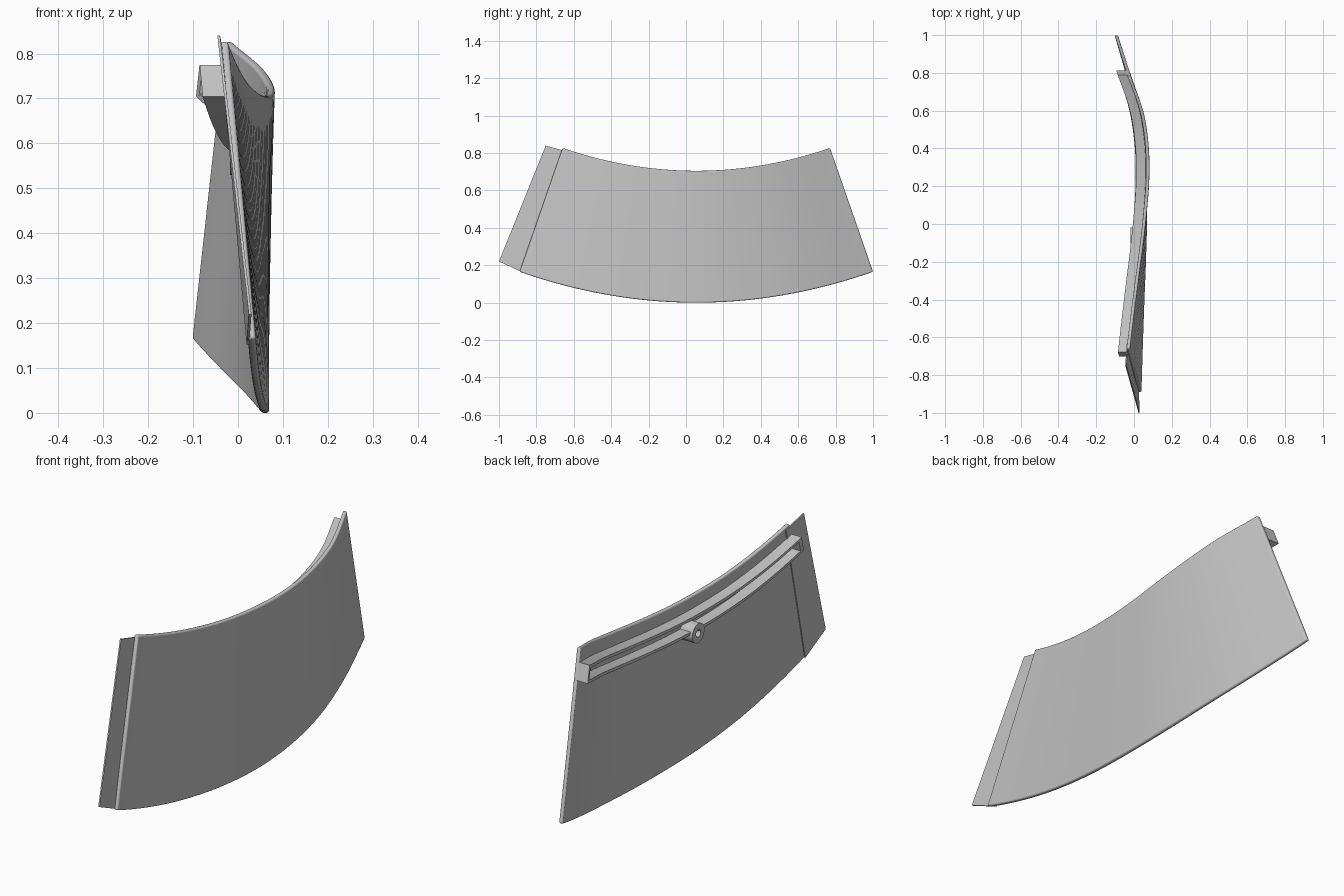
import bpy, bmesh, math
from mathutils import Vector, Matrix

cube = bpy.data.objects.get("Cube")
if cube:
    bpy.data.objects.remove(cube, do_unlink=True)

grey = bpy.data.materials.new("plain grey")
grey.use_nodes = True
colour = (0.55, 0.55, 0.55, 1)
grey.diffuse_color = colour
grey.node_tree.nodes["Principled BSDF"].inputs["Base Color"].default_value = colour

# Sideways bulge of the upper and lower panel edges, at even steps along the panel
TOP_X = [-.022, 0, .023, .047, .067, .081, .078, .051, -.012]
LOW_X = [.04, .047, .055, .064, .069, .06, .033, -.018, -.085]
THICK = 0.018


def smooth_value(values, s):
    """Catmull-Rom interpolation through evenly spaced values."""
    p = [2 * values[0] - values[1]] + values + [2 * values[-1] - values[-2]]
    f = s * (len(values) - 1)
    i = min(int(f), len(values) - 2)
    f -= i
    a, b, c, d = p[i:i + 4]
    return b + f / 2 * (c - a + f * (2 * a - 5 * b + 4 * c - d + f * (3 * (b - c) + d - a)))


def panel_point(s, t, depth=0):
    """Point on the outer face: s along it, t upwards, depth inwards."""
    u = (2 * s - 1) ** 2
    low = Vector((smooth_value(LOW_X, s), -.89 + 1.89 * s, .165 * u))
    top = Vector((smooth_value(TOP_X, s), -.66 + 1.43 * s, .705 + .122 * u))
    return low.lerp(top, t) - Vector((depth, 0, 0))


def finish(name, bm, bevel=0):
    bmesh.ops.recalc_face_normals(bm, faces=bm.faces)
    mesh = bpy.data.meshes.new(name)
    bm.to_mesh(mesh)
    bm.free()
    mesh.materials.append(grey)
    ob = bpy.data.objects.new(name, mesh)
    bpy.context.collection.objects.link(ob)
    if bevel:
        mod = ob.modifiers.new("soft edges", "BEVEL")
        mod.width = bevel
        mod.segments = 3
        mod.limit_method = "ANGLE"
        mod.angle_limit = math.radians(40)
    bpy.ops.object.select_all(action="DESELECT")
    ob.select_set(True)
    bpy.context.view_layer.objects.active = ob
    bpy.ops.object.shade_smooth_by_angle(angle=math.radians(30))
    return ob


def loft(name, rings, bevel=0):
    """Join rings of four points into a closed solid."""
    bm = bmesh.new()
    rows = [[bm.verts.new(p) for p in ring] for ring in rings]
    for a, b in zip(rows, rows[1:]):
        for k in range(4):
            n = (k + 1) % 4
            bm.faces.new((a[k], a[n], b[n], b[k]))
    bm.faces.new(rows[0])
    bm.faces.new(rows[-1])
    return finish(name, bm, bevel)


def strip(name, s0, s1, t0, t1, d0, d1, steps, bevel=0):
    rings = []
    for i in range(steps + 1):
        s = s0 + (s1 - s0) * i / steps
        rings.append([panel_point(s, t, d)
                      for t, d in ((t0, d0), (t1, d0), (t1, d1), (t0, d1))])
    return loft(name, rings, bevel)


# Main curved panel
strip("curved_panel", 0, 1, 0, 1, 0, THICK, 48, 0.006)

# Thin joining flap behind the front end
inner = [panel_point(.02, t, THICK - .002) for t in (0, .985)]
outer = [Vector((.03, -1, .22)), Vector((-.04, -.75, .84))]
shift = Vector((-.006, 0, 0))
loft("joining_flap", [[a, b, b + shift, a + shift] for a, b in (inner, outer)])

# Open channel rail on the inner face, with closed ends
R0, R1 = THICK - .004, THICK + .05
strip("rail_upper_flange", 0, 1, .902, .92, R0, R1, 48)
strip("rail_lower_flange", 0, 1, .815, .833, R0, R1, 48)
strip("rail_front_cap", 0, .012, .815, .92, R0, R1, 1)
strip("rail_back_cap", .988, 1, .815, .92, R0, R1, 1)

# Hollow round boss on the lower flange
bm = bmesh.new()
profile = [bm.verts.new(p) for p in
           ((.05, 0, .016), (-.018, 0, .016), (-.018, 0, .042), (.05, 0, .042))]
edges = [bm.edges.new((profile[i], profile[(i + 1) % 4])) for i in range(4)]
bmesh.ops.spin(bm, geom=profile + edges, cent=(0, 0, 0), axis=(1, 0, 0),
               angle=math.tau, steps=32, use_merge=True)
bmesh.ops.remove_doubles(bm, verts=bm.verts, dist=.0005)
bmesh.ops.transform(bm, matrix=Matrix.Translation((0, -.06, .572)), verts=bm.verts)
finish("round_boss", bm)
